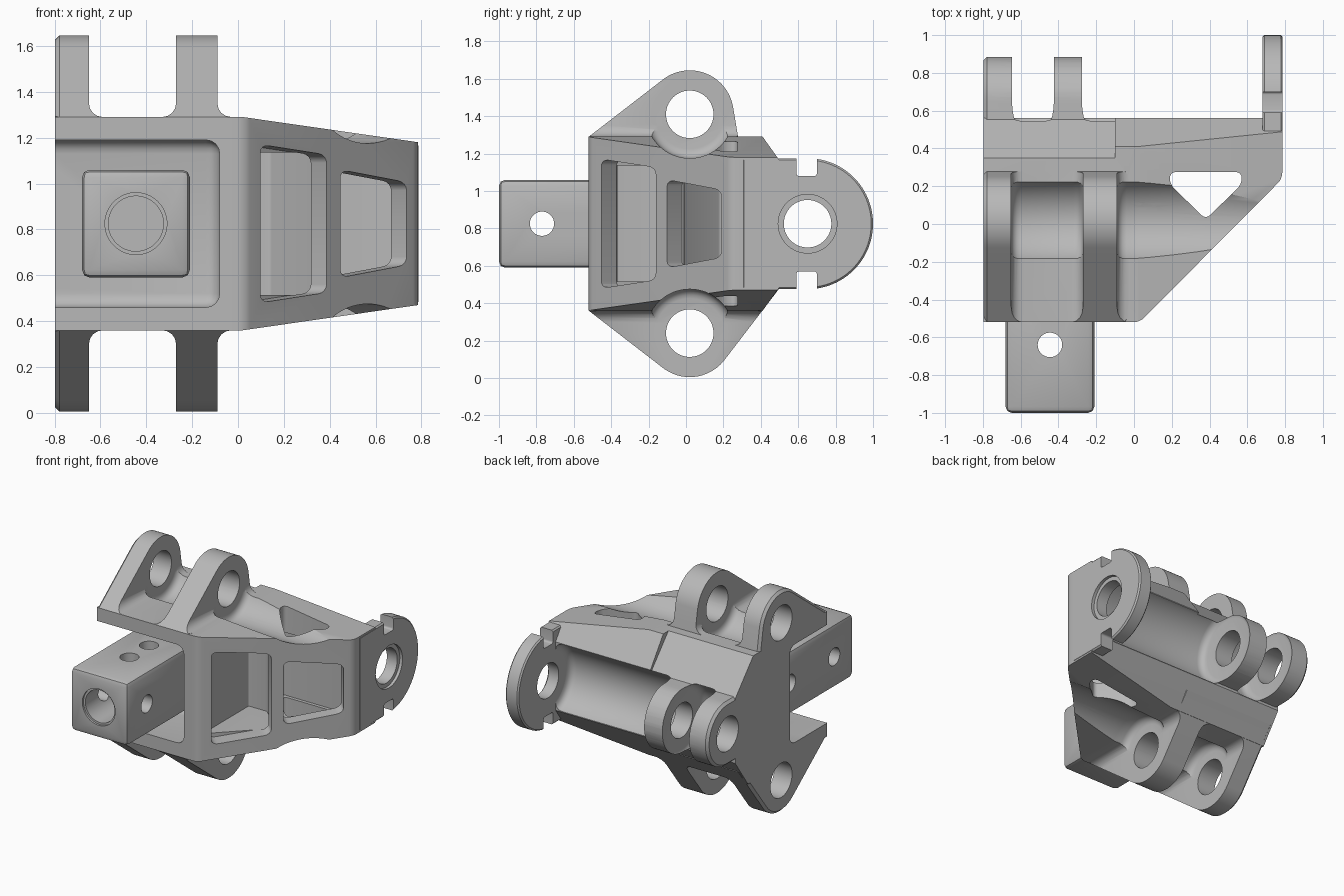
import bpy, bmesh, math
from mathutils import Vector
from mathutils.geometry import convex_hull_2d

if "Cube" in bpy.data.objects:
    bpy.data.objects.remove(bpy.data.objects["Cube"], do_unlink=True)

steel = bpy.data.materials.new("plain grey metal")
steel.use_nodes = True
GREY = (0.48, 0.48, 0.48, 1)
steel.diffuse_color = GREY
steel.node_tree.nodes["Principled BSDF"].inputs["Base Color"].default_value = GREY

MID = 0.825          # height of the horizontal symmetry plane
LUG = 0.235          # lug outer radius
RIM = 0.018          # chamfer on outer rims
TOP, LOW, BACK = (0.02, 1.41), (0.02, 0.24), (0.65, MID)


def mesh_object(name, bm):
    bmesh.ops.recalc_face_normals(bm, faces=bm.faces)
    me = bpy.data.meshes.new(name)
    bm.to_mesh(me)
    bm.free()
    me.materials.append(steel)
    ob = bpy.data.objects.new(name, me)
    bpy.context.collection.objects.link(ob)
    return ob


def prism(name, pts, axis, a, b, radius=0, which="side", segs=4):
    """Convex outline swept along a named axis, optionally rounded."""
    place = {"x": lambda p, t: (t, p[0], p[1]),
             "y": lambda p, t: (p[0], t, p[1]),
             "z": lambda p, t: (p[0], p[1], t)}[axis]
    flat = [Vector(p) for p in pts]
    flat = [flat[i] for i in convex_hull_2d(flat)]
    bm = bmesh.new()
    ends = [[bm.verts.new(place(p, t)) for p in flat] for t in (a, b)]
    bm.faces.new(ends[0])
    bm.faces.new(ends[1][::-1])
    n = len(flat)
    for i in range(n):
        j = (i + 1) % n
        bm.faces.new((ends[0][i], ends[0][j], ends[1][j], ends[1][i]))
    bmesh.ops.recalc_face_normals(bm, faces=bm.faces)
    if radius:
        k = "xyz".index(axis)
        edges = []
        for e in bm.edges:
            along = abs(e.verts[0].co[k] - e.verts[1].co[k]) > 1e-4
            if which == "all" or along == (which == "side"):
                edges.append(e)
        bmesh.ops.bevel(bm, geom=edges, offset=radius, segments=segs,
                        profile=0.5, affect="EDGES", clamp_overlap=True)
    return mesh_object(name, bm)


def circle(c, r, n=64):
    return [(c[0] + r * math.cos(math.tau * i / n),
             c[1] + r * math.sin(math.tau * i / n)) for i in range(n)]


def rect(x0, x1, y0, y1):
    return [(x0, y0), (x1, y0), (x1, y1), (x0, y1)]


def combine(target, tool, op="DIFFERENCE"):
    mod = target.modifiers.new("combine", "BOOLEAN")
    mod.operation = op
    mod.solver = "EXACT"
    mod.object = tool
    bpy.context.view_layer.objects.active = target
    bpy.ops.object.modifier_apply(modifier=mod.name)
    bpy.data.objects.remove(tool, do_unlink=True)


def mirrored(pts):
    return pts + [(u, 2 * MID - v) for u, v in pts]


# Main casting: side outline, limited by the plan and the tapered front outline
body = prism("bracket_body", mirrored([(-0.52, 1.29), (0.41, 1.29), (0.57, 1.065)]),
             "x", -0.797, 0.9)
combine(body, prism("plan", [(-0.9, -0.52), (0.03, -0.52), (0.785, 0.24),
                             (0.785, 0.56), (-0.9, 0.56)], "z", -1, 3, 0.03),
        "INTERSECT")
combine(body, prism("taper", mirrored([(-0.9, 1.3), (0.02, 1.29), (0.785, 1.18)]),
                    "y", -2, 2), "INTERSECT")
# Lower shoulder between the top and back lugs
combine(body, prism("shoulder", [(0.34, 1.3), (0.44, 1.2), (0.58, 1.03), (0.8, 1.2), (0.6, 1.5)],
                    "x", -1, -0.1))

# Lug blocks, later split into pairs
combine(body, prism("top_lugs", circle(TOP, LUG) + [(-0.52, 1.29), (0.28, 1.28), (0, 1)],
                    "x", -0.797, -0.03, RIM, "rim", 1), "UNION")
combine(body, prism("bottom_lugs", circle(LOW, LUG) + [(-0.52, 0.36), (0.5, 0.48), (0, 0.6)],
                    "x", -0.797, -0.03, RIM, "rim", 1), "UNION")
combine(body, prism("back_lugs", circle(BACK, LUG) + rect(0.3, 0.45, MID - LUG, MID + LUG),
                    "x", -0.797, -0.22, RIM, "rim", 1), "UNION")

# Round clearance behind the body, between the back lugs and along the arm
for a, b in ((-0.65, -0.42), (-0.28, 0.68)):
    combine(body, prism("clearance", circle(BACK, 0.265), "x", a, b, 0.05, "rim"))

# Gaps that split the upper and lower lugs, with filleted feet
for s, centre in ((1, TOP), (-1, LOW)):
    for a, b in ((-0.65, -0.27), (-0.09, 1.2)):
        z0, z1 = sorted((MID + s * 0.465, MID + s * 1.3))
        combine(body, prism("gap", rect(a, b, z0, z1), "y", -2, 2, 0.06))
        combine(body, prism("clearance", circle(centre, LUG), "x", a, b, 0.05, "rim"))

# End plate with two notches
combine(body, prism("end_plate", circle(BACK, 0.35, 96) + rect(0.3, 0.6, MID - 0.35, MID + 0.35),
                    "x", 0.68, 0.787, 0.01, "rim", 1), "UNION")
for s in (1, -1):
    z0, z1 = sorted((MID + s * 0.255, MID + s * 0.6))
    combine(body, prism("notch", rect(0.59, 0.7, z0, z1), "x", 0.5, 1, 0.015))

# Open front pocket around the bar
combine(body, prism("pocket", rect(-1.2, -0.08, 0.46, 1.19), "y", -1.2, -0.08, 0.06, "all"))

# Triangular openings through the arm, with wider hollows inside
cells = (([(0.025, 0.11), (0.1, 0.11), (0.29, -0.07), (0.08, -0.28), (0.025, -0.28)],
          [(-0.01, 0.14), (0.14, 0.14), (0.35, -0.06), (0.04, -0.37), (-0.01, -0.37)], 0.31),
         ([(0.19, 0.275), (0.57, 0.275), (0.57, 0.21), (0.38, 0.025), (0.19, 0.21)],
          [(0.17, 0.3), (0.69, 0.3), (0.69, 0.28), (0.4, -0.01), (0.36, -0.01), (0.17, 0.18)],
          0.24))
for opening, hollow, half in cells:
    combine(body, prism("opening", opening, "z", -1, 3, 0.03))
    combine(body, prism("hollow", hollow, "z", MID - half, MID + half, 0.01))

# Tapered windows in the slanted face
normal = Vector((1, -1, 0)).normalized()
for y0, y1, h0, h1 in ((-0.45, -0.16, 0.345, 0.3), (-0.1, 0.19, 0.235, 0.18)):
    window = prism("window", [(y0, -h0), (y0, h0), (y1, h1), (y1, -h1)],
                   "x", -0.11, 0.1, 0.035)
    for v in window.data.vertices:
        d, y, z = v.co
        v.co = Vector((y + 0.545, y, MID + z)) + normal * d
    bm = bmesh.new()
    bm.from_mesh(window.data)
    bmesh.ops.recalc_face_normals(bm, faces=bm.faces)
    bm.to_mesh(window.data)
    bm.free()
    combine(body, window)

# Pin holes, the end plate one counterbored
for centre, end in ((TOP, 0.1), (LOW, 0.1), (BACK, 1)):
    combine(body, prism("pin_hole", circle(centre, 0.127), "x", -1, end))
combine(body, prism("counterbore", circle(BACK, 0.157), "x", 0.765, 1))

# Square bar with a deep end bore and cross holes
bar = prism("square_bar", rect(-0.68, -0.21, 0.59, 1.06), "y", -1, -0.04, 0.033, "all", 2)
combine(bar, prism("bore", circle((-0.445, MID), 0.12), "y", -1.2, -0.15))
combine(bar, prism("bore_rim", circle((-0.445, MID), 0.135), "y", -1.2, -0.985))
for y in (-0.64, -0.41):
    combine(bar, prism("cross_hole", circle((-0.445, y), 0.065, 32), "z", 0, 2))
for y in (-0.77, -0.25):
    combine(bar, prism("cross_hole", circle((y, MID), 0.065, 32), "x", -1, 0.0))

# Smooth curved faces, keep crisp edges
for ob in (body, bar):
    bpy.ops.object.select_all(action="DESELECT")
    ob.select_set(True)
    bpy.context.view_layer.objects.active = ob
    bpy.ops.object.shade_smooth_by_angle(angle=math.radians(28))
